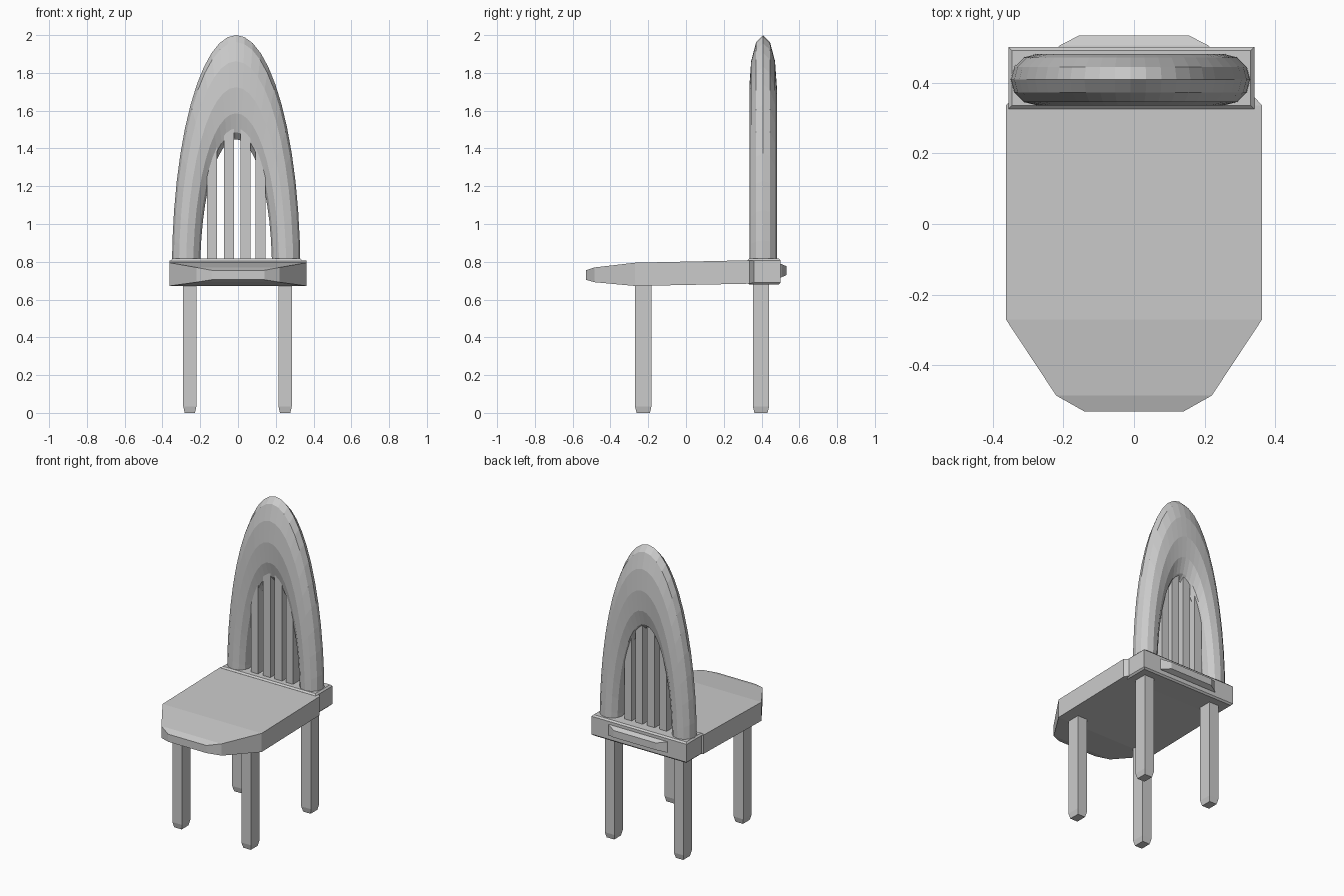
import bpy, bmesh, math

if "Cube" in bpy.data.objects:
    bpy.data.objects.remove(bpy.data.objects["Cube"])


def finish(bm, name):
    bmesh.ops.recalc_face_normals(bm, faces=bm.faces)
    me = bpy.data.meshes.new(name)
    bm.to_mesh(me)
    bm.free()
    ob = bpy.data.objects.new(name, me)
    bpy.context.collection.objects.link(ob)
    return ob


def loft(rings, name, closed_caps=True):
    """Skin a list of equal-length point rings."""
    bm = bmesh.new()
    vs = [[bm.verts.new(p) for p in r] for r in rings]
    n = len(rings[0])
    for a, b in zip(vs, vs[1:]):
        for i in range(n):
            j = (i + 1) % n
            bm.faces.new((a[i], a[j], b[j], b[i]))
    if closed_caps:
        bm.faces.new(vs[0])
        bm.faces.new(vs[-1])
    return finish(bm, name)


def rect(x0, x1, y0, y1, z, inset=0.0):
    x0, x1, y0, y1 = x0 + inset, x1 - inset, y0 + inset, y1 - inset
    return [(x0, y0, z), (x1, y0, z), (x1, y1, z), (x0, y1, z)]


# Seat: rectangular sections (y, half width, bottom, top) running front to back
sections = [(-0.53, 0.14, 0.705, 0.755), (-0.485, 0.22, 0.692, 0.77),
            (-0.27, 0.362, 0.672, 0.795), (0.335, 0.362, 0.684, 0.808),
            (0.505, 0.21, 0.718, 0.788), (0.533, 0.155, 0.73, 0.776)]
loft([[(-w, y, b), (w, y, b), (w, y, t), (-w, y, t)] for y, w, b, t in sections], "seat")

# Back rail with softened top and bottom edges
rail = (-0.355, 0.34, 0.325, 0.50)
loft([rect(*rail, 0.68, 0.01), rect(*rail, 0.69), rect(*rail, 0.808),
      rect(*rail, 0.818, 0.01)], "back_rail")

# Legs with slightly tapered feet
for label, y0, y1 in (("front", -0.27, -0.183), ("back", 0.354, 0.44)):
    for side, x0, x1 in (("left", -0.29, -0.22), ("right", 0.214, 0.285)):
        foot = (x0, x1, y0, y1)
        loft([rect(*foot, 0.0, 0.008), rect(*foot, 0.035), rect(*foot, 0.72)],
             f"{label}_leg_{side}")

# Backrest arch: half torus stretched upwards
CX, CY, CZ = -0.01, 0.408, 0.75
R, r, RY = 0.265, 0.075, 0.073
STRETCH = (2.0 - CZ) / (R + r)
rings = []
for i in range(25):
    a = math.pi * i / 24
    ring = []
    for k in range(12):
        t = 2 * math.pi * k / 12
        d = R + r * math.cos(t)
        ring.append((CX + d * math.cos(a), CY + RY * math.sin(t),
                     CZ + STRETCH * d * math.sin(a)))
    rings.append(ring)
loft(rings, "backrest_arch")

# Vertical slats inside the arch
for i, (x0, x1, top) in enumerate([(-0.163, -0.11, 1.42), (-0.075, -0.02, 1.57),
                                   (0.012, 0.066, 1.57), (0.093, 0.146, 1.40)]):
    s = (x0, x1, 0.366, 0.434)
    loft([rect(*s, 0.75), rect(*s, top)], f"backrest_slat_{i + 1}")
